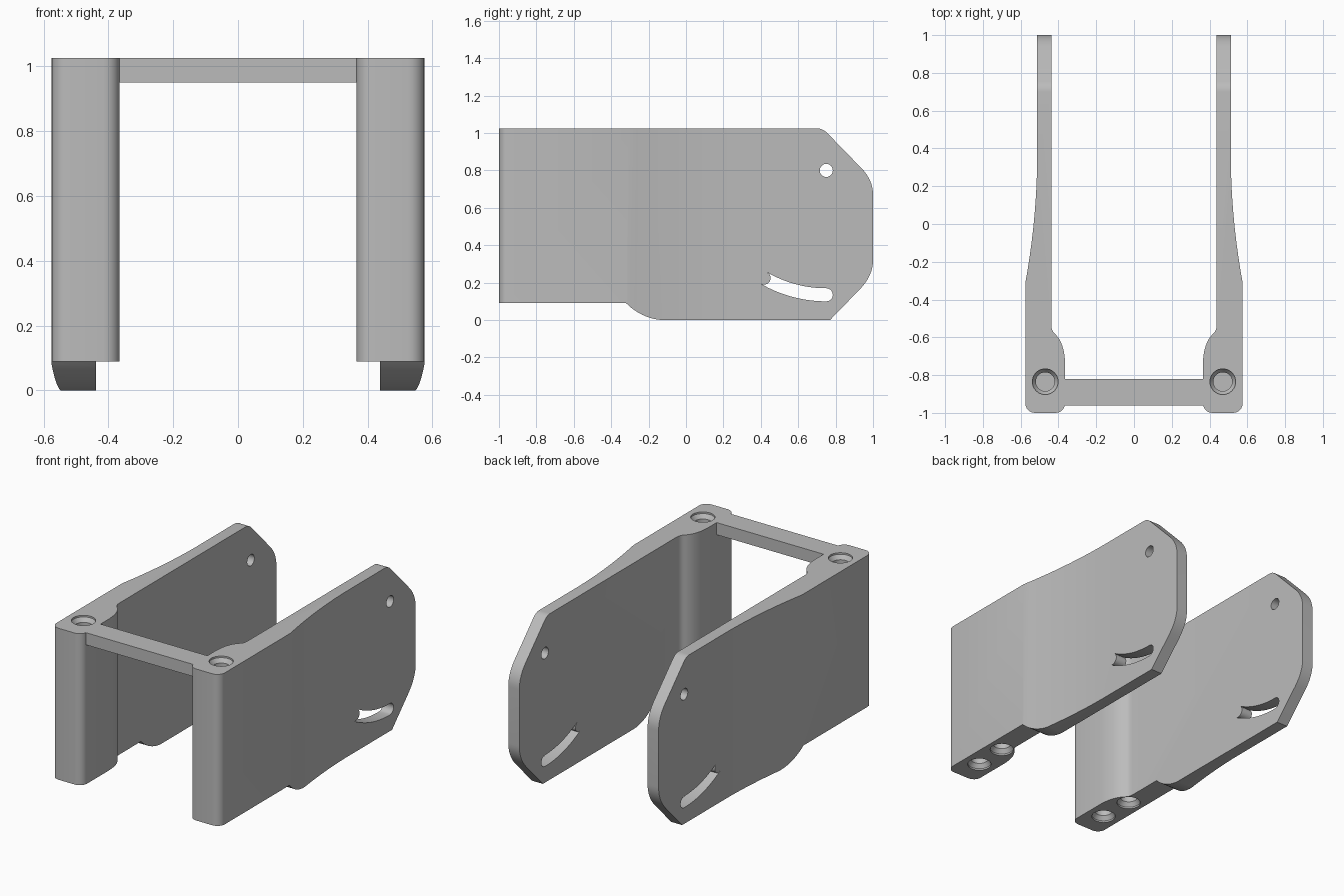
import bpy, bmesh
from math import sin, cos, radians
from mathutils import Vector

cube = bpy.data.objects.get("Cube")
if cube:
    bpy.data.objects.remove(cube, do_unlink=True)

grey = bpy.data.materials.new("plain grey")
grey.use_nodes = True
COLOUR = (0.5, 0.5, 0.5, 1)
grey.diffuse_color = COLOUR
grey.node_tree.nodes["Principled BSDF"].inputs["Base Color"].default_value = COLOUR


def finish(name, bm):
    bmesh.ops.recalc_face_normals(bm, faces=bm.faces[:])
    mesh = bpy.data.meshes.new(name)
    bm.to_mesh(mesh)
    bm.free()
    mesh.materials.append(grey)
    obj = bpy.data.objects.new(name, mesh)
    bpy.context.collection.objects.link(obj)
    return obj


def prism(name, points, place, low, high):
    """Extrude a flat outline; place(u, v, w) maps outline and depth to space."""
    bm = bmesh.new()
    face = bm.faces.new([bm.verts.new(place(u, v, low)) for u, v in points])
    ext = bmesh.ops.extrude_face_region(bm, geom=[face])
    shift = Vector(place(0, 0, high)) - Vector(place(0, 0, low))
    verts = [g for g in ext["geom"] if isinstance(g, bmesh.types.BMVert)]
    bmesh.ops.translate(bm, vec=shift, verts=verts)
    return finish(name, bm)


def lathe(name, x, y, rings, n=32):
    """Closed round solid through (radius, z) rings."""
    bm = bmesh.new()
    loops = [[bm.verts.new((x + r * cos(radians(360 * i / n)), y + r * sin(radians(360 * i / n)), z))
              for i in range(n)] for r, z in rings]
    for a, b in zip(loops, loops[1:]):
        for i in range(n):
            bm.faces.new((a[i], a[(i + 1) % n], b[(i + 1) % n], b[i]))
    bm.faces.new(loops[0])
    bm.faces.new(loops[-1])
    return finish(name, bm)


def arc(cx, cy, r, start, end, n=10):
    return [(cx + r * cos(radians(start + (end - start) * i / n)),
             cy + r * sin(radians(start + (end - start) * i / n))) for i in range(n + 1)]


def bezier(a, b, c, n=10):
    a, b, c = Vector(a), Vector(b), Vector(c)
    pts = []
    for i in range(n + 1):
        t = i / n
        pts.append(tuple(a * (1 - t) ** 2 + b * 2 * t * (1 - t) + c * t * t))
    return pts


def boolean(obj, cutter, operation):
    mod = obj.modifiers.new("shape", "BOOLEAN")
    mod.operation, mod.solver, mod.object = operation, "EXACT", cutter
    bpy.ops.object.select_all(action="DESELECT")
    bpy.context.view_layer.objects.active = obj
    obj.select_set(True)
    bpy.ops.object.modifier_apply(modifier=mod.name)
    bpy.data.objects.remove(cutter, do_unlink=True)


# Plan outline: thick front post thinning into a flat plate
plan = (arc(0.415, -0.95, 0.05, 270, 180, 6)
        + bezier((0.365, -0.73), (0.37, -0.63), (0.415, -0.585))
        + bezier((0.42, -0.58), (0.437, -0.565), (0.438, -0.535), 4)
        + [(0.438, 1), (0.513, 1)]
        + bezier((0.513, 0.32), (0.517, 0.01), (0.575, -0.31), 14)
        + arc(0.525, -0.95, 0.05, 0, -90, 6))

# Side outline: chamfered rear and stepped underside
side = ([(-1.1, 1.025)]
        + bezier((0.70, 1.025), (0.73, 1.025), (0.755, 1.0), 5)
        + bezier((0.935, 0.815), (1, 0.75), (1, 0.67), 8)
        + bezier((1, 0.32), (1, 0.24), (0.935, 0.17), 8)
        + [(0.77, 0)]
        + bezier((-0.13, 0), (-0.24, 0.01), (-0.32, 0.09))
        + [(-1.1, 0.09)])

# Pivot hole and curved slot centred on it
PY, PZ, R, HW = 0.75, 0.80, 0.665, 0.035
hole = arc(PY, PZ, HW, 0, 345, 23)
ex, ez = PY + R * cos(radians(240)), PZ + R * sin(radians(240))
slot = (arc(PY, PZ, R + HW, 240, 270, 14)
        + arc(PY, PZ - R, HW, -90, 90, 10)[1:]
        + arc(PY, PZ, R - HW, 270, 240, 14)[1:]
        + arc(ex, ez, HW, 60, -120, 10)[1:-1])

for sign, label in ((1, "left"), (-1, "right")):
    def flat(u, v, w):
        return (sign * u, v, w)

    def across(u, v, w):
        return (sign * w, u, v)

    arm = prism(label + "_arm", plan, flat, -0.05, 1.1)
    boolean(arm, prism("side_shape", side, across, 0.2, 0.8), "INTERSECT")
    for outline in (hole, slot):
        boolean(arm, prism("cutter", outline, across, 0.3, 0.7), "DIFFERENCE")
    # Blind screw holes with countersunk mouths
    for x, y, z, d in ((0.47, -0.835, 1.025, -1), (0.47, -0.835, 0.09, 1), (0.48, -0.62, 0.09, 1)):
        rings = [(0.068, z - d * 0.02), (0.068, z + d * 0.01),
                 (0.05, z + d * 0.035), (0.05, z + d * 0.12)]
        boolean(arm, lathe("cutter", sign * x, y, rings), "DIFFERENCE")
    bpy.ops.object.shade_smooth_by_angle(angle=radians(25))

# Bar joining the front posts
bar = [(-0.37, -0.96), (0.37, -0.96), (0.37, -0.82), (-0.37, -0.82)]
prism("cross_bar", bar, lambda u, v, w: (u, v, w), 0.95, 1.025)
